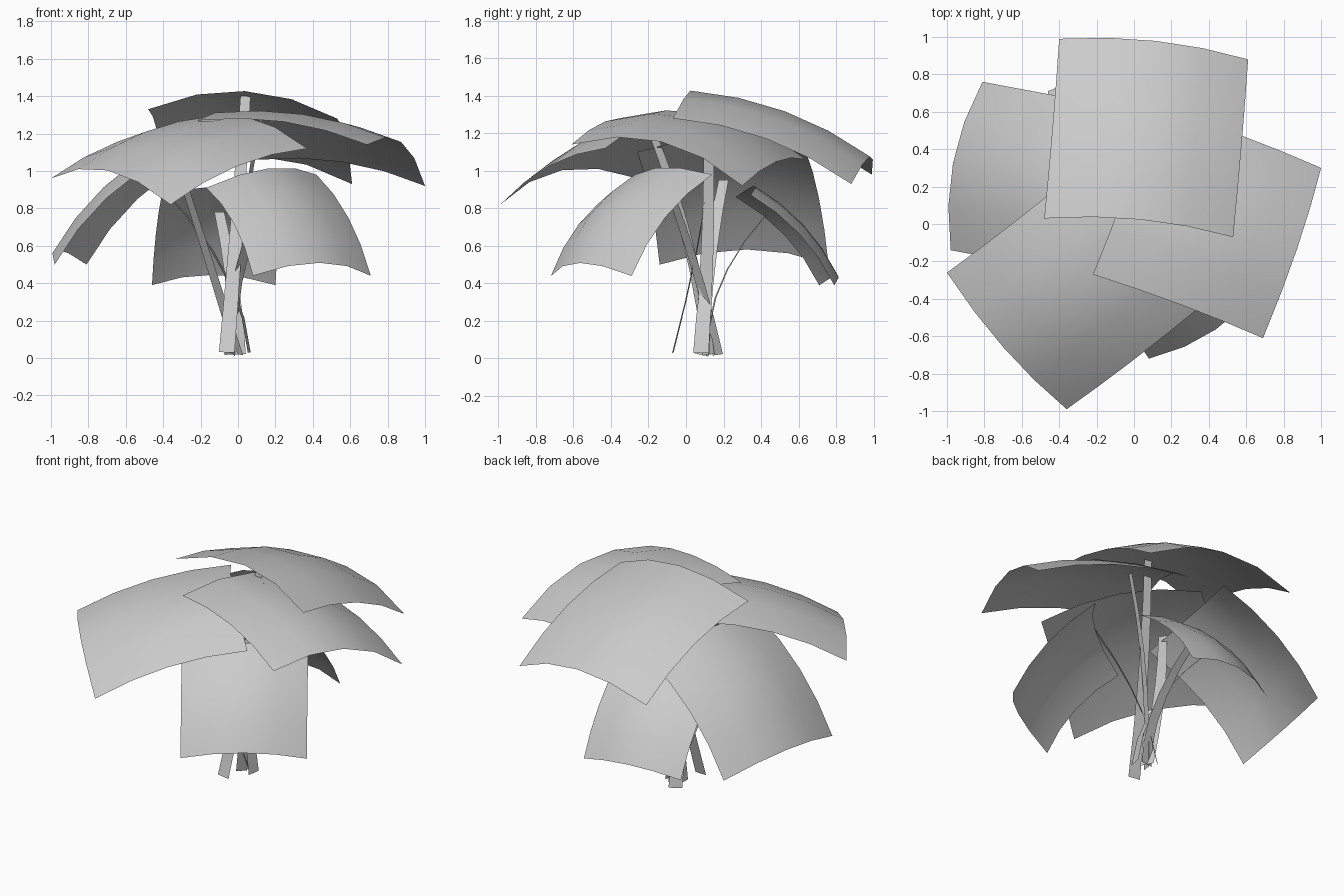
import bpy
from mathutils import Vector as V

if "Cube" in bpy.data.objects:
    bpy.data.objects.remove(bpy.data.objects["Cube"])

SEG = 4


def sheet(name, rows):
    """Smooth-shaded open sheet from equal-length rows of points."""
    n = len(rows[0])
    verts = [p for r in rows for p in r]
    faces = [(i * n + j, i * n + j + 1, (i + 1) * n + j + 1, (i + 1) * n + j)
             for i in range(len(rows) - 1) for j in range(n - 1)]
    me = bpy.data.meshes.new(name)
    me.from_pydata(verts, [], faces)
    me.shade_smooth()
    ob = bpy.data.objects.new(name, me)
    bpy.context.collection.objects.link(ob)
    return ob


def leaf(name, in_a, in_b, out_b, out_a, across, along):
    """Four-cornered leaf card, arched across its width and along its length."""
    a, b, c, d = map(V, (in_a, in_b, out_b, out_a))
    nrm = (c - a).cross(d - b).normalized()
    if nrm.z < 0:
        nrm = -nrm
    rows = []
    for i in range(SEG + 1):
        u = i / SEG
        l, r = a.lerp(d, u), b.lerp(c, u)
        row = []
        for j in range(SEG + 1):
            v = j / SEG
            lift = 4 * across * v * (1 - v) + 4 * along * u * (1 - u)
            row.append(l.lerp(r, v) + nrm * lift)
        rows.append(row)
    sheet(name, rows)
    return (b - a).normalized()


def stem(name, side, p0, p1, p2):
    """Flat ribbon bent through three points, tapering to the leaf."""
    p0, p1, p2 = map(V, (p0, p1, p2))
    m = (p1.z - p0.z) / (p2.z - p0.z)
    rows = []
    for i in range(SEG + 2):
        t = i / (SEG + 1)
        p = (p0 * ((t - m) * (t - 1) / m) + p1 * (t * (t - 1) / (m * (m - 1)))
             + p2 * (t * (t - m) / (1 - m)))
        w = side * (0.042 - 0.015 * t)
        rows.append([p - w, p + w])
    sheet(name, rows)


# leaf: inner corners, outer corners, arch across, arch along; then stem path
plants = {
    "back_top": ([(-.48, .03, 1.33), (.53, -.07, 1.28), (.61, .88, .93), (-.40, .99, .98)], .13, .07,
                 [(-.06, -.07, .03), (-.03, .02, .4), (.04, .18, 1.40)]),
    "right_top": ([(-.22, -.27, 1.27), (.09, .64, 1.06), (1.0, .30, .92), (.69, -.61, 1.14)], .13, .06,
                  [(-.03, .08, .02), (0, .11, .5), (.13, .12, 1.30)]),
    "front_left_top": ([(.37, -.43, 1.12), (-.27, .31, 1.24), (-1.0, -.26, .96), (-.36, -.99, .82)], .12, .06,
                       [(0, .12, .02), (-.15, .04, .5), (-.37, -.17, 1.18)]),
    "left_low": ([(-.34, -.26, 1.10), (-.17, .64, 1.10), (-.81, .76, .50), (-.98, -.14, .50)], .11, .07,
                 [(.06, .08, .03), (0, .10, .3), (-.45, .20, .95)]),
    "back_low": ([(-.41, .265, .86), (.25, .345, .87), (.20, .79, .39), (-.46, .71, .39)], .08, .05,
                 [(0, .12, .02), (-.02, .15, .3), (-.10, .44, .78)]),
    "front_right_low": ([(-.17, -.35, .91), (.42, .14, .98), (.71, -.29, .44), (.08, -.72, .44)], .10, .06,
                        [(-.04, .17, .02), (.03, .03, .55), (.20, -.12, .98)]),
}
for key, (corners, across, along, path) in plants.items():
    side = leaf(key + "_leaf", *corners, across, along)
    stem(key + "_stem", side, *path)
